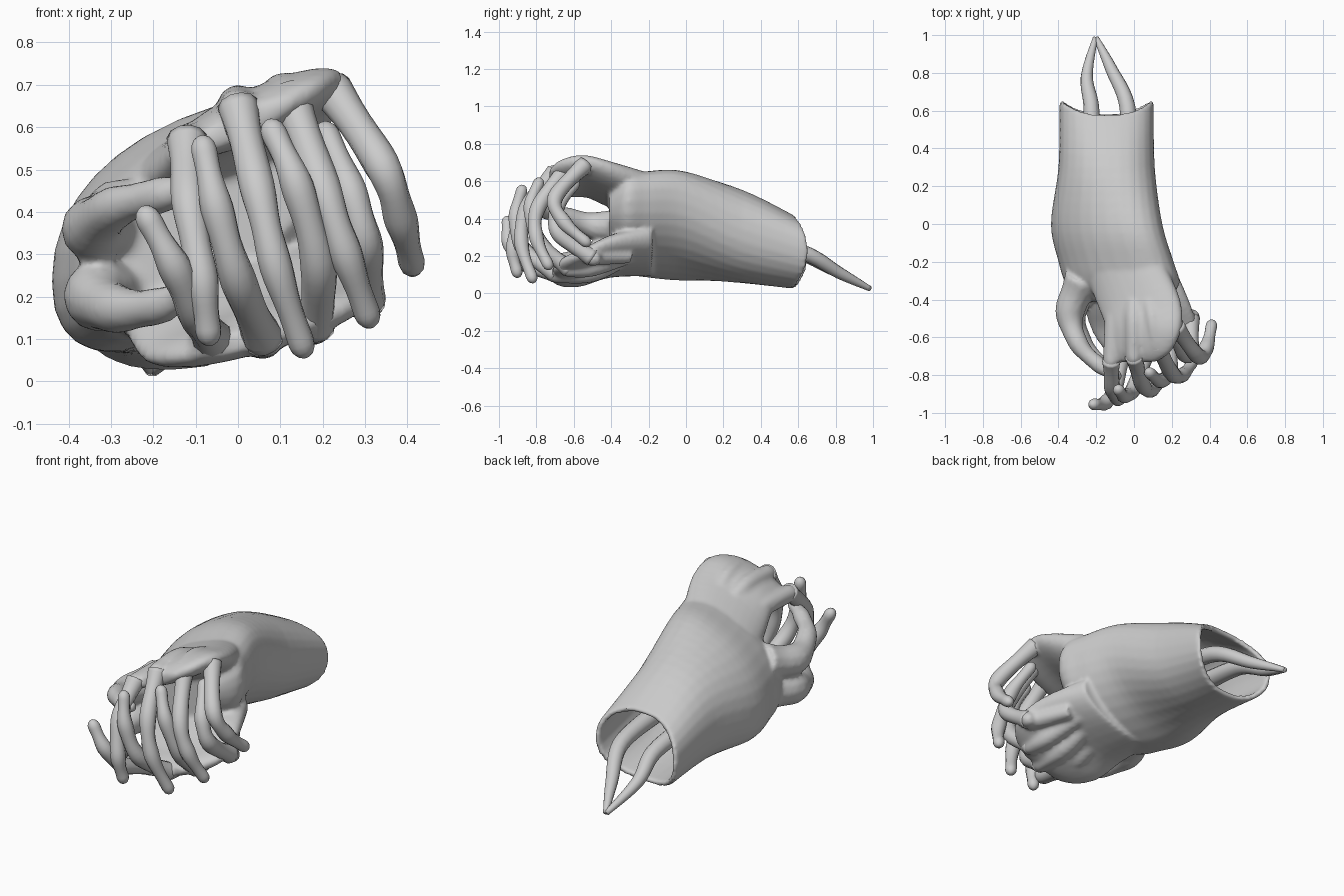
import bpy, bmesh, math
from mathutils import Vector

if "Cube" in bpy.data.objects:
    bpy.data.objects.remove(bpy.data.objects["Cube"])


def skin(bm, rings, cap_start=True, cap_end=True):
    """Bridge a list of point rings into a tube."""
    vs = [[bm.verts.new(p) for p in r] for r in rings]
    n = len(vs[0])
    for a, b in zip(vs, vs[1:]):
        for i in range(n):
            bm.faces.new((a[i], a[(i + 1) % n], b[(i + 1) % n], b[i]))
    if cap_start:
        bm.faces.new(vs[0][::-1])
    if cap_end:
        bm.faces.new(vs[-1])
    bmesh.ops.recalc_face_normals(bm, faces=bm.faces[:])


def finish(bm, name):
    me = bpy.data.meshes.new(name)
    bm.to_mesh(me)
    bm.free()
    ob = bpy.data.objects.new(name, me)
    bpy.context.collection.objects.link(ob)
    for p in me.polygons:
        p.use_smooth = True
    return ob


def catmull(vals, steps):
    """Smooth interpolation of vectors through the given stations."""
    v = [vals[0]] + vals + [vals[-1]]
    out = []
    for i in range(1, len(v) - 2):
        a, b, c, d = v[i - 1:i + 3]
        for s in range(steps):
            t = s / steps
            out.append(0.5 * (2 * b + (c - a) * t + (2 * a - 5 * b + 4 * c - d) * t * t
                              + (3 * b - a - 3 * c + d) * t ** 3))
    return out + [vals[-1]]


def section(y, cx, cz, rx, rz, k, rim=0.0, n=28):
    """Sheared oval across the arm; rim pushes the sides back in y."""
    pts = []
    for i in range(n):
        a = 2 * math.pi * i / n
        dx = rx * math.copysign(abs(math.cos(a)) ** 0.88, math.cos(a))
        dz = rz * math.copysign(abs(math.sin(a)) ** 0.88, math.sin(a))
        pts.append((cx + dx, y + rim * math.cos(a) ** 2, cz + dz + k * dx))
    return pts


def limb(bm, pts, radii, bump=0.0, tip=True, steps=6, n=12):
    """Round tube along a path, with swollen joints and a rounded tip."""
    path = catmull([Vector(p) for p in pts], steps)
    rad = [r.x for r in catmull([Vector((r, 0, 0)) for r in radii], steps)]
    for i in range(len(rad)):
        rad[i] *= 1 + bump * math.cos(2 * math.pi * i / steps)
    if tip:
        d, e, r = (path[-1] - path[-2]).normalized(), path[-1].copy(), rad[-1]
        for a in (25, 50, 72, 86):
            a = math.radians(a)
            path.append(e + d * r * 1.2 * math.sin(a))
            rad.append(r * math.cos(a))
    rings = []
    for i, p in enumerate(path):
        t = (path[min(i + 1, len(path) - 1)] - path[max(i - 1, 0)]).normalized()
        u = t.cross(Vector((1, 0.2, 0))).normalized()
        w = t.cross(u)
        rings.append([p + rad[i] * (u * math.cos(2 * math.pi * j / n) + w * math.sin(2 * math.pi * j / n))
                      for j in range(n)])
    skin(bm, rings)


# Hollow forearm, open at the cut end
bm = bmesh.new()
arm = [(.58, -.145, .22, .25, .195, .05), (.3, -.145, .305, .255, .245, .15),
       (0, -.145, .36, .295, .255, .42), (-.2, -.095, .37, .305, .245, .42),
       (-.32, -.06, .37, .30, .22, .4), (-.41, -.06, .37, .22, .12, .4)]
stations = catmull([Vector(a[:4] + a[4:]) for a in arm], 5)
skin(bm, [section(*s, rim=.07 * max(0, s[0] - .3) / .28) for s in stations], cap_start=False)
shell = finish(bm, "arm_and_palms")
sol = shell.modifiers.new("wall", 'SOLIDIFY')
sol.thickness, sol.offset = .028, -1
bpy.context.view_layer.objects.active = shell
shell.select_set(True)
bpy.ops.object.modifier_apply(modifier="wall")

# Upper and lower palms, opening like jaws
palms = [
    [(-.18, -.07, .5, .22, .11, .35), (-.4, .02, .58, .225, .085, .38), (-.55, .05, .63, .2, .07, .4),
     (-.67, .03, .62, .17, .055, .42), (-.73, .0, .6, .12, .03, .45)],
    [(-.18, -.05, .23, .24, .11, .3), (-.4, .01, .2, .28, .085, .25), (-.55, .05, .14, .28, .06, .27),
     (-.65, .05, .115, .22, .05, .27), (-.71, .03, .1, .13, .025, .27)]]
bm = bmesh.new()
bm.from_mesh(shell.data)
for p in palms:
    b2 = bmesh.new()
    skin(b2, [section(*s) for s in catmull([Vector(q) for q in p], 4)])
    tmp = bpy.data.meshes.new("palm")
    b2.to_mesh(tmp)
    b2.free()
    bm.from_mesh(tmp)

# Thumbs
limb(bm, [(-.27, -.3, .38), (-.34, -.47, .36), (-.29, -.64, .41), (-.18, -.75, .44), (-.1, -.8, .46)],
     [.1, .075, .05, .042, .032], .05)
limb(bm, [(-.26, -.3, .22), (-.33, -.46, .2), (-.28, -.62, .17), (-.18, -.74, .18), (-.12, -.8, .22)],
     [.1, .08, .055, .042, .032], .05)

# Knuckles and back-of-hand tendons
for x, y, z in [(-.12, -.72, .56), (0, -.7, .645), (.12, -.63, .675), (.22, -.54, .68)]:
    limb(bm, [(x * .5, -.3, .56 + x * .3), (x * .85, -.5, z), (x, y, z)], [.04, .05, .045])
for x, y, z in [(-.07, -.68, .1), (.06, -.69, .1), (.18, -.62, .13), (.3, -.5, .19)]:
    limb(bm, [(x * .6, -.3, .2), (x * .9, -.5, z + .01), (x, y, z)], [.04, .05, .045])
bm.to_mesh(shell.data)
bm.free()
rm = shell.modifiers.new("blend", 'REMESH')
rm.mode, rm.voxel_size, rm.use_smooth_shade = 'VOXEL', .012, True
sm = shell.modifiers.new("relax", 'SMOOTH')
sm.factor, sm.iterations = .5, 5

# Interlocking fingers: base, two joints, tip
fingers = {
    "upper_finger": [
        [(-.12, -.72, .57), (-.115, -.87, .42), (-.085, -.925, .24), (-.07, -.905, .12)],
        [(0, -.7, .65), (.045, -.85, .46), (.09, -.88, .27), (.15, -.825, .09)],
        [(.12, -.63, .68), (.2, -.79, .46), (.255, -.8, .3), (.305, -.74, .16)],
        [(.22, -.54, .69), (.34, -.7, .51), (.385, -.65, .38), (.41, -.54, .28)]],
    "lower_finger": [
        [(-.06, -.68, .1), (-.1, -.86, .16), (-.15, -.945, .27), (-.21, -.955, .38)],
        [(.06, -.69, .1), (.0, -.87, .24), (-.05, -.91, .41), (-.08, -.88, .545)],
        [(.18, -.62, .13), (.19, -.78, .27), (.14, -.83, .46), (.085, -.79, .585)],
        [(.3, -.5, .19), (.3, -.68, .32), (.265, -.69, .45), (.21, -.6, .58)]],
}
for name, chains in fingers.items():
    for i, c in enumerate(chains):
        bm = bmesh.new()
        limb(bm, c, [.046, .04, .037, .029], .07, steps=8)
        finish(bm, f"{name}_{i + 1}")

# Two bare bones meeting at a point behind the cut
for name, pts in {
    "left_bone": [(-.24, .3, .27), (-.225, .6, .22), (-.25, .78, .13), (-.205, .985, .025)],
    "right_bone": [(-.03, .3, .27), (-.035, .62, .22), (-.12, .82, .11), (-.2, .985, .025)],
}.items():
    bm = bmesh.new()
    limb(bm, pts, [.05, .042, .032, .014], tip=False)
    finish(bm, name)
